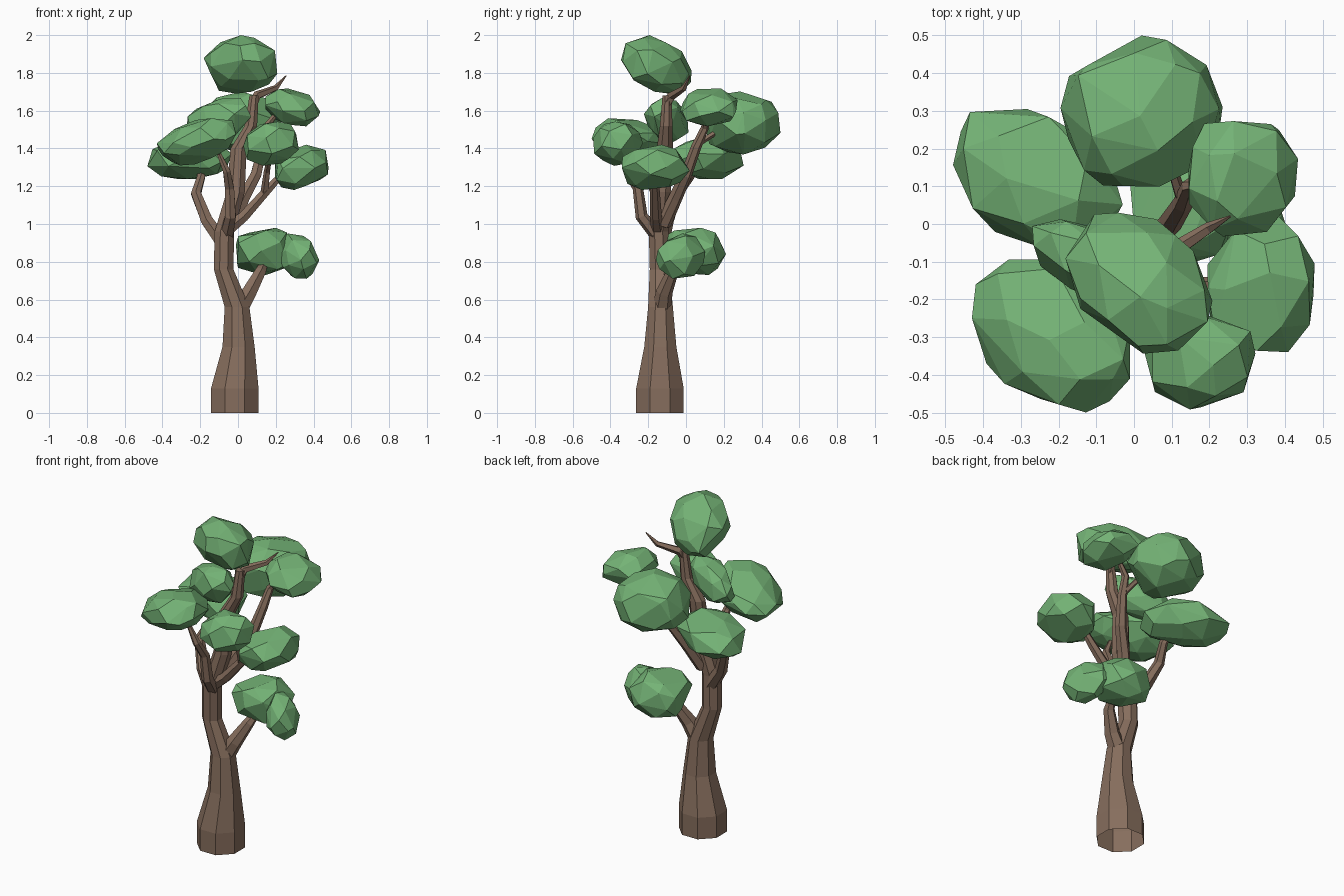
import bpy, bmesh, math, random
from mathutils import Vector

if "Cube" in bpy.data.objects:
    bpy.data.objects.remove(bpy.data.objects["Cube"])


def material(name, rgb):
    m = bpy.data.materials.new(name)
    m.diffuse_color = (*rgb, 1)
    m.use_nodes = True
    m.node_tree.nodes["Principled BSDF"].inputs["Base Color"].default_value = m.diffuse_color
    return m


BARK = material("bark", (0.24, 0.155, 0.11))
LEAF = material("leaf", (0.175, 0.45, 0.18))


def finish(bm, name, mat):
    me = bpy.data.meshes.new(name)
    bm.to_mesh(me)
    bm.free()
    me.materials.append(mat)
    ob = bpy.data.objects.new(name, me)
    bpy.context.collection.objects.link(ob)
    return ob


# Tapered limb swept along (x, y, z, radius) points, open at its start
def limb(name, path, sides, level=False):
    bm = bmesh.new()
    pts = [Vector(p[:3]) for p in path]
    rings = []
    for i, p in enumerate(path):
        t = (pts[min(i + 1, len(pts) - 1)] - pts[max(i - 1, 0)]).normalized()
        if level:
            t = Vector((0, 0, 1))
        u = Vector((0, 1, 0)).cross(t).normalized()
        v = t.cross(u)
        ring = []
        for k in range(sides):
            a = math.tau * (k + 0.5) / sides
            ring.append(bm.verts.new(pts[i] + (u * math.cos(a) + v * math.sin(a)) * p[3]))
        rings.append(ring)
    for r0, r1 in zip(rings, rings[1:]):
        for k in range(sides):
            n = (k + 1) % sides
            bm.faces.new((r0[k], r0[n], r1[n], r1[k]))
    bm.faces.new(rings[-1])
    return finish(bm, name, BARK)


# Faceted leaf clump: hull of jittered sphere points, leaned by the
# xy, xz, yz slants and fitted to its bounds (power below 1 is boxier)
def clump(name, centre, half, power, slant, seed, count):
    rnd = random.Random(seed)
    xy, xz, yz = slant
    pts = []
    for i in range(count):
        z = 1 - 2 * (i + 0.5) / count
        a = i * 2.39996 + seed
        r = math.sqrt(1 - z * z)
        p = Vector((r * math.cos(a), r * math.sin(a), z))
        p += Vector([rnd.uniform(-0.2, 0.2) for _ in range(3)])
        p = p.normalized() * rnd.uniform(0.94, 1.06)
        p = Vector([math.copysign(abs(c) ** power, c) for c in p])
        pts.append(Vector((p.x, p.y + xy * p.x, p.z + xz * p.x + yz * p.y)))
    lo = [min(p[k] for p in pts) for k in range(3)]
    hi = [max(p[k] for p in pts) for k in range(3)]
    bm = bmesh.new()
    for p in pts:
        bm.verts.new([centre[k] + half[k] * (2 * (p[k] - lo[k]) / (hi[k] - lo[k]) - 1)
                      for k in range(3)])
    bmesh.ops.convex_hull(bm, input=bm.verts)
    loose = [v for v in bm.verts if not v.link_faces]
    bmesh.ops.delete(bm, geom=loose, context='VERTS')
    bmesh.ops.dissolve_limit(bm, angle_limit=math.radians(9), verts=bm.verts, edges=bm.edges)
    bmesh.ops.recalc_face_normals(bm, faces=bm.faces)
    return finish(bm, name, LEAF)


# Trunk
limb("trunk", [(-.017, -.138, 0, .136), (-.017, -.138, .13, .136), (.003, -.136, .35, .092),
               (-.005, -.135, .56, .071), (-.076, -.14, .76, .056), (-.072, -.145, .96, .056),
               (-.012, -.128, 1.17, .052), (.003, -.112, 1.4, .046), (.068, -.105, 1.52, .036),
               (.085, -.1, 1.68, .026)], 8, level=True)

# Branches
limb("top_twig", [(.085, -.1, 1.64, .026), (.1, -.075, 1.68, .024), (.2, -.01, 1.72, .016),
                  (.255, .02, 1.785, .003)], 5)
limb("low_branch", [(0, -.13, .54, .055), (.06, -.115, .64, .044), (.12, -.07, .75, .032),
                    (.15, 0, .82, .015)], 6)
limb("left_branch", [(-.08, -.13, .9, .042), (-.165, -.1, 1.02, .036), (-.222, -.05, 1.16, .03),
                     (-.195, .02, 1.25, .024), (-.21, .06, 1.3, .015)], 6)
limb("front_branch", [(-.06, -.15, .94, .04), (-.04, -.235, 1.04, .033), (-.045, -.255, 1.19, .028),
                      (-.06, -.31, 1.28, .022), (-.1, -.32, 1.37, .013)], 6)
limb("right_branch", [(-.07, -.15, .96, .04), (.03, -.16, 1.04, .032), (.165, -.165, 1.19, .025),
                      (.24, -.16, 1.27, .017)], 6)
limb("right_twig", [(.14, -.165, 1.16, .022), (.155, -.22, 1.28, .018), (.17, -.31, 1.36, .012)], 5)
limb("rear_branch", [(-.03, -.12, 1.0, .042), (.03, -.055, 1.14, .037), (.095, 0, 1.26, .032),
                     (.13, .055, 1.41, .027), (.145, .1, 1.51, .021), (.2, .11, 1.58, .014)], 6)
limb("rear_twig", [(.13, .055, 1.42, .018), (.1, .15, 1.48, .014)], 5)

# Foliage
for i, (name, c, h, power, slant) in enumerate([
        ("top", (.013, -.157, 1.845), (.195, .187, .155), .95, (-.3, 0, -.3)),
        ("front_right", (.175, -.36, 1.425), (.147, .132, .117), .92, (0, .1, 0)),
        ("right", (.337, -.16, 1.30), (.142, .18, .12), .95, (.1, .2, 0)),
        ("back_right", (.29, .12, 1.617), (.145, .153, .1), .92, (0, -.3, 0)),
        ("back", (.02, .3, 1.535), (.215, .2, .167), .95, (.1, 0, 0)),
        ("left_back", (-.255, .12, 1.345), (.225, .185, .108), .95, (-.3, .1, 0)),
        ("left_front", (-.22, -.297, 1.435), (.21, .203, .125), 1, (-.25, .4, -.1)),
        ("middle", (-.1, -.105, 1.55), (.17, .118, .117), .95, (-.6, .3, 0)),
        ("low", (.145, .05, .855), (.156, .162, .125), .9, (0, 0, -.1)),
        ("low_front", (.32, -.03, .83), (.11, .13, .12), .95, (-.4, -.2, 0))]):
    clump("foliage_" + name, c, h, power, slant, 11 + i, 34 if i in (0, 4, 6) else 26)
